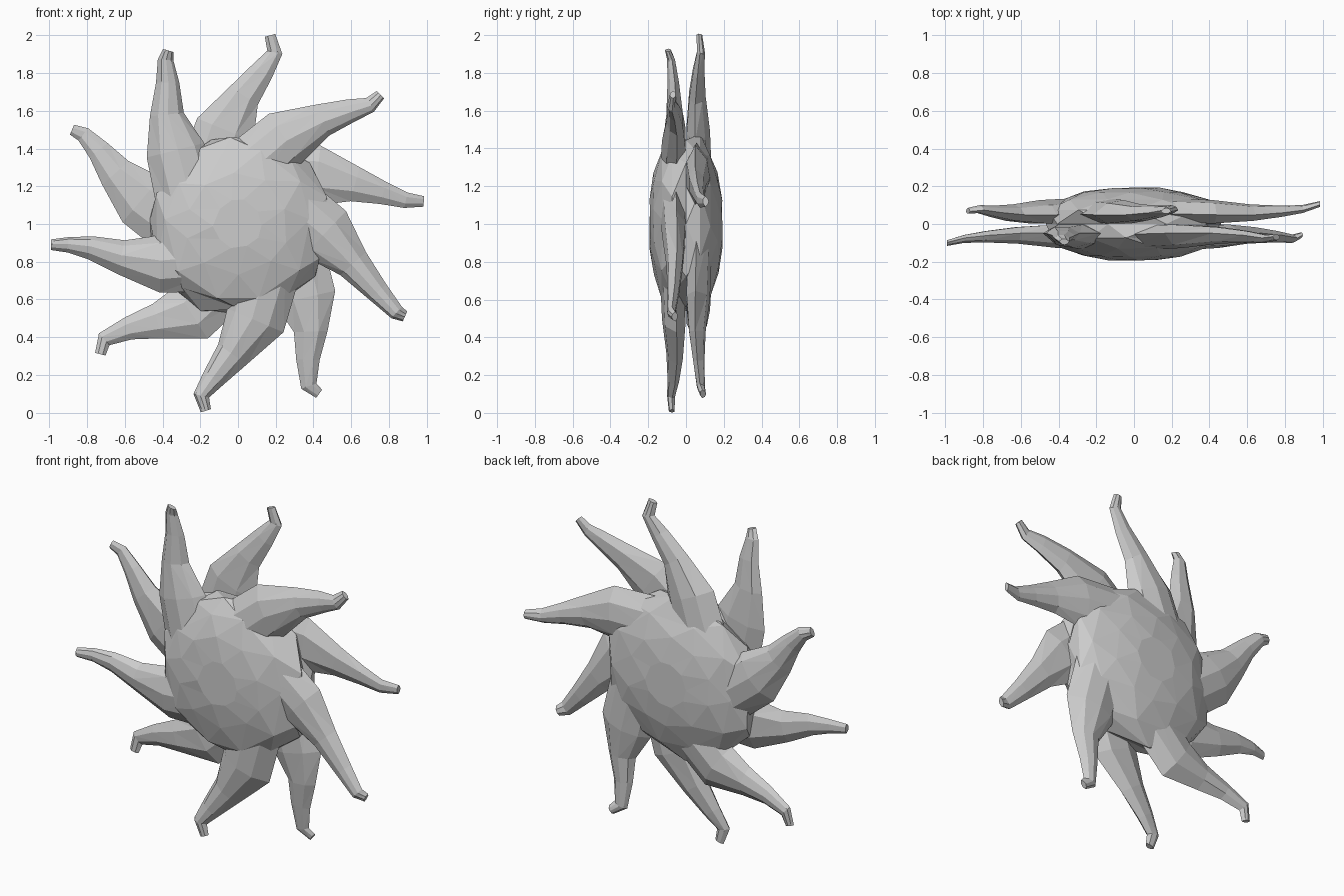
import bpy, bmesh, random
from math import sin, cos, pi
from mathutils import Vector

if "Cube" in bpy.data.objects:
    bpy.data.objects.remove(bpy.data.objects["Cube"])

random.seed(4)


def make_object(name, rings):
    """Skin a list of equal-length vertex rings with triangles; close the ends."""
    bm = bmesh.new()
    vs = [[bm.verts.new(p) for p in r] for r in rings]
    n = len(vs[0])
    for a, b in zip(vs, vs[1:]):
        for i in range(n):
            j = (i + 1) % n
            bm.faces.new((a[i], a[j], b[i]))
            bm.faces.new((a[j], b[j], b[i]))
    for ring in (vs[0], vs[-1]):
        bm.faces.new(ring)
    bmesh.ops.recalc_face_normals(bm, faces=bm.faces)
    me = bpy.data.meshes.new(name)
    bm.to_mesh(me)
    bm.free()
    ob = bpy.data.objects.new(name, me)
    bpy.context.collection.objects.link(ob)
    return ob


# Lens-shaped faceted body, staggered rings from front to back
profile = [(.13, -.193), (.27, -.172), (.39, -.13), (.47, -.075), (.48, 0),
           (.47, .075), (.39, .13), (.27, .172), (.13, .193)]
rings = []
for k, (r, y) in enumerate(profile):
    ring = []
    for i in range(10):
        a = 2 * pi * (i + .5 * k) / 10 + random.uniform(-.1, .1)
        rr = r * random.uniform(.95, 1.05)
        ring.append((rr * cos(a), y * random.uniform(.97, 1.01), 1 + rr * sin(a)))
    rings.append(ring)
make_object("body", rings)

# Arms: flattened tapering tubes swirling out of the body, hooked at the tip
widths = [.17, .16, .092, .062, .042, .028]
depths = [.07, .065, .046, .032, .022, .016]


def arm(name, side, tip_y, pts):
    path = [Vector(p) for p in pts]
    ys = [.07, .062, .058, .066, .078, tip_y]
    rings = []
    for k, p in enumerate(path):
        t = (path[min(k + 1, 5)] - path[max(k - 1, 0)]).normalized()
        nrm = Vector((-t.y, t.x))
        ring = []
        # broad outer face, blunter toward the inside
        for u, v in ((1, -.2), (.5, .75), (-.1, 1), (-.7, .6),
                     (-1, -.2), (-.4, -.9), (.45, -.9)):
            q = p + nrm * widths[k] * u * random.uniform(.95, 1.03)
            ring.append((q.x, side * (ys[k] + depths[k] * v), q.y))
        rings.append(ring)
    make_object(name, rings)


# Front layer of five arms
front = [
    (.095, [(-.25, 1.06), (-.335, 1.39), (-.38, 1.58), (-.375, 1.75), (-.385, 1.87), (-.37, 1.92)]),
    (.07, [(.02, 1.26), (.25, 1.455), (.45, 1.55), (.6, 1.6), (.7, 1.63), (.755, 1.685)]),
    (.06, [(.25, 1.13), (.46, .95), (.61, .79), (.74, .64), (.84, .53), (.885, .51)]),
    (.075, [(.17, .78), (.09, .49), (-.03, .31), (-.13, .18), (-.195, .09), (-.17, .01)]),
    (.1, [(-.17, .81), (-.41, .79), (-.62, .825), (-.78, .875), (-.9, .89), (-.99, .89)]),
]
# Back layer of five arms, lying in the gaps
back = [
    (.07, [(-.18, 1.17), (-.07, 1.5), (.03, 1.68), (.13, 1.81), (.195, 1.91), (.17, 2.0)]),
    (.105, [(.1, 1.27), (.42, 1.26), (.62, 1.21), (.77, 1.165), (.89, 1.125), (.985, 1.12)]),
    (.09, [(.27, .94), (.355, .61), (.385, .43), (.37, .28), (.375, .14), (.43, .1)]),
    (.07, [(-.02, .75), (-.25, .53), (-.43, .485), (-.58, .445), (-.71, .39), (-.73, .31)]),
    (.07, [(-.26, .94), (-.51, 1.13), (-.65, 1.27), (-.74, 1.39), (-.82, 1.475), (-.88, 1.5)]),
]
for i, (y, pts) in enumerate(front):
    arm(f"front_arm_{i + 1}", -1, y, pts)
for i, (y, pts) in enumerate(back):
    arm(f"back_arm_{i + 1}", 1, y, pts)
